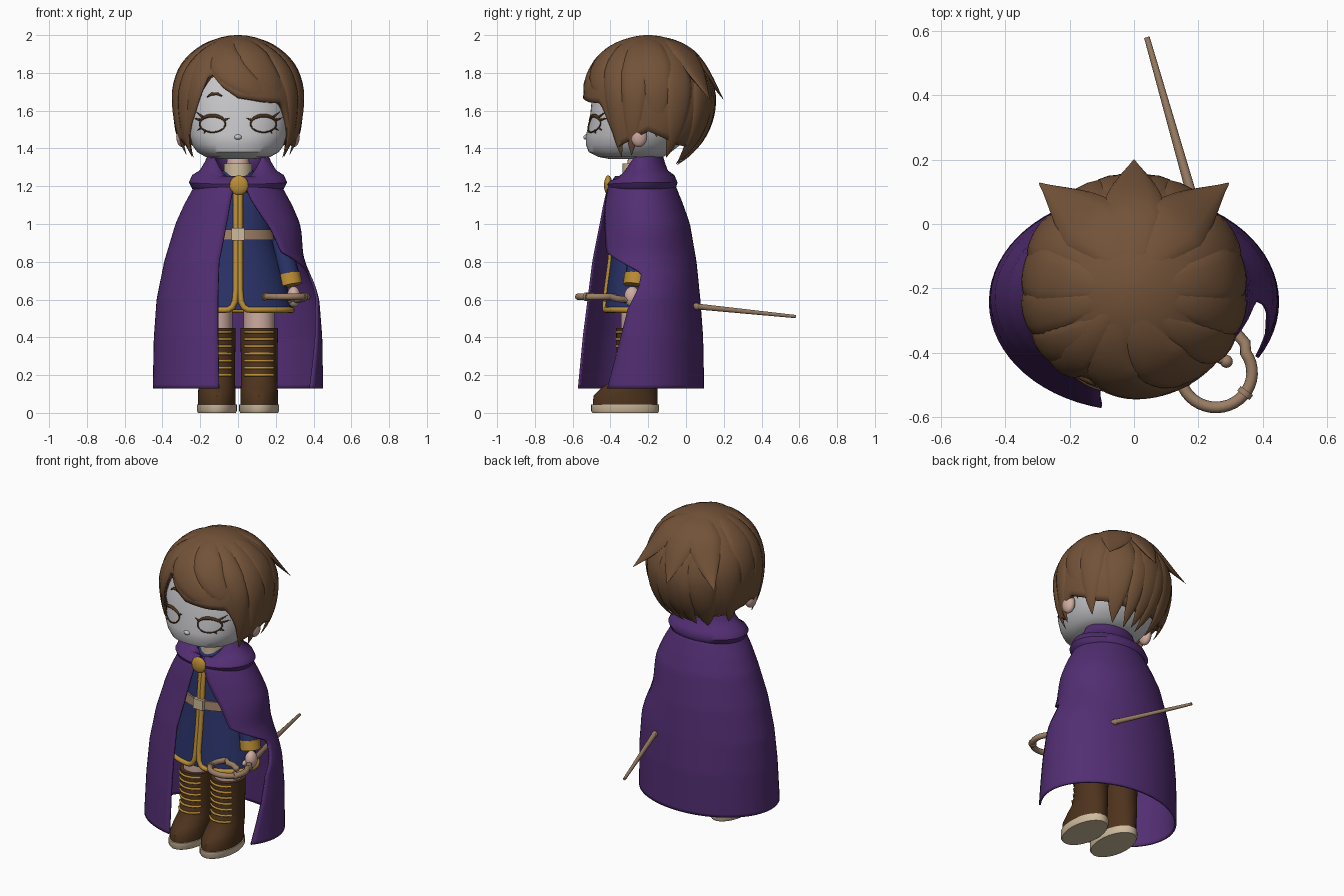
import bpy, bmesh
from math import sin, cos, pi, radians, exp
from mathutils import Vector

if "Cube" in bpy.data.objects:
    bpy.data.objects.remove(bpy.data.objects["Cube"], do_unlink=True)


def material(name, r, g, b):
    m = bpy.data.materials.new(name)
    m.use_nodes = True
    m.diffuse_color = (r, g, b, 1)
    m.node_tree.nodes["Principled BSDF"].inputs["Base Color"].default_value = (r, g, b, 1)
    return m


HAIR = material("hair brown", .17, .085, .04)
FACE = material("face grey", .56, .56, .58)
PURPLE = material("cape purple", .085, .027, .17)
NAVY = material("tunic navy", .023, .033, .14)
GOLD = material("trim gold", .5, .27, .035)
BOOT = material("boot brown", .075, .033, .012)
WOOD = material("wood tan", .33, .21, .13)
CREAM = material("cream", .62, .5, .34)
SKIN = material("skin", .62, .41, .35)


def lerp(table, k):
    """Interpolate rows of (key, values...) sorted by key."""
    for a, b in zip(table, table[1:]):
        if k <= b[0]:
            t = max(0, (k - a[0]) / (b[0] - a[0]))
            return [u + (v - u) * t for u, v in zip(a[1:], b[1:])]
    return list(table[-1][1:])


def sheet(name, rows, mat, closed=True, caps=(True, True), thick=0):
    """Skin rows of points, as a closed loft or an open cloth."""
    bm = bmesh.new()
    vs = [[bm.verts.new(p) for p in row] for row in rows]
    n = len(rows[0])
    for a, b in zip(vs, vs[1:]):
        for i in range(n if closed else n - 1):
            j = (i + 1) % n
            bm.faces.new((a[i], a[j], b[j], b[i]))
    if caps[0]:
        bm.faces.new(vs[0][::-1])
    if caps[1]:
        bm.faces.new(vs[-1])
    bmesh.ops.recalc_face_normals(bm, faces=bm.faces)
    me = bpy.data.meshes.new(name)
    bm.to_mesh(me)
    bm.free()
    ob = bpy.data.objects.new(name, me)
    bpy.context.collection.objects.link(ob)
    me.materials.append(mat)
    if thick:
        mod = ob.modifiers.new("thickness", "SOLIDIFY")
        mod.thickness, mod.offset = thick, 0
    return ob


def spow(v, e):
    return abs(v) ** e * (1 if v >= 0 else -1)


def ring_point(rx, yf, yb, t, z, p=2, cx=0):
    """Point on an oval section; t = 0 is the front, positive toward +x."""
    return (cx + rx * spow(sin(t), 2 / p),
            (yf + yb) / 2 + (yf - yb) / 2 * spow(cos(t), 2 / p), z)


def loft(name, rings, mat, p=2, cx=0, n=40):
    return sheet(name, [[ring_point(rx, yf, yb, 2 * pi * i / n, z, p, cx) for i in range(n)]
                        for z, rx, yf, yb in rings], mat)


def front(rings, x, z, p=2):
    rx, yf, yb = lerp(rings, z)
    return (yf + yb) / 2 + (yf - yb) / 2 * max(0, 1 - abs(x / rx) ** p) ** (1 / p)


def tube(name, pts, r, mat, radii=None, cyclic=False):
    cu = bpy.data.curves.new(name, "CURVE")
    cu.dimensions, cu.bevel_depth, cu.bevel_resolution, cu.use_fill_caps = "3D", r, 3, True
    sp = cu.splines.new("POLY")
    sp.points.add(len(pts) - 1)
    for i, p in enumerate(pts):
        sp.points[i].co = (*p, 1)
        sp.points[i].radius = radii[i] if radii else 1
    sp.use_cyclic_u = cyclic
    ob = bpy.data.objects.new(name, cu)
    bpy.context.collection.objects.link(ob)
    cu.materials.append(mat)
    bpy.ops.object.select_all(action="DESELECT")
    ob.select_set(True)
    bpy.context.view_layer.objects.active = ob
    bpy.ops.object.convert(target="MESH")


def ball(name, loc, scale, mat):
    bpy.ops.mesh.primitive_uv_sphere_add(segments=24, ring_count=14, radius=1, location=loc)
    ob = bpy.context.object
    ob.name, ob.scale = name, scale
    ob.data.materials.append(mat)


SIDES = ((1, "left"), (-1, "right"))

# Head and nose
head = [(1.345, .09, -.41, -.22), (1.355, .17, -.465, -.12), (1.38, .215, -.515, -.08),
        (1.42, .245, -.53, -.03), (1.47, .27, -.53, 0), (1.55, .285, -.51, .03),
        (1.65, .29, -.5, .05), (1.8, .25, -.44, .03), (1.9, .15, -.35, -.05)]
loft("head", head, FACE, p=2.3, n=56)
ball("nose", (0, -.527, 1.46), (.02, .016, .014), FACE)
ball("neck", (0, -.25, 1.3), (.062, .062, .12), SKIN)
loft("neck_collar", [(z, .075, -.335, -.17) for z in (1.2, 1.32)], CREAM)


def on_face(x, z):
    return (x, front(head, x, z, 2.3) - .003, z)


# Eyes, lashes, brows and ears
for s, side in SIDES:
    oval = [on_face(s * (.135 + .068 * cos(a)), 1.53 + .044 * sin(a))
            for a in (2 * pi * i / 32 for i in range(32))]
    tube(side + "_eye_outline", oval, .004, BOOT, cyclic=True)
    lash = oval[1:16]
    tube(side + "_upper_lash", lash, .01, BOOT, [.4 + .6 * sin(pi * i / 14) for i in range(15)])
    for i, (x, z, dx, dz) in enumerate([(.2, 1.55, .035, .012), (.185, 1.565, .04, .03),
                                        (.195, 1.51, .02, -.014), (.17, 1.495, .012, -.016),
                                        (.07, 1.55, -.025, .012)]):
        tube(f"{side}_lash_flick_{i}", [on_face(s * x, z), on_face(s * (x + dx), z + dz)],
             .007, BOOT, [1, .2])
    tube(side + "_brow", [on_face(s * x, z) for x, z in
                          ((.085, 1.677), (.11, 1.69), (.14, 1.688), (.165, 1.672))],
         .008, BOOT, [.4, 1, 1, .4])
    ball(side + "_ear", (s * .295, -.25, 1.465), (.032, .045, .058), SKIN)

# Hair cap with a swept fringe opening
CENTRE = Vector((0, -.2, 1.65))


def on_hair(az, el, r=1):
    a, e = radians(az), radians(el)
    k = .6 + .35 * max(0, -cos(a)) if el < 0 else 1
    return CENTRE + r * Vector((.34 * cos(e * k) * sin(a), -.34 * cos(e * k) * cos(a), .345 * sin(e)))


edge = [(-180, -50), (-120, -42), (-90, -28), (-72, -38), (-60, -45), (-52, -26), (-40, 6), (-28, 26),
        (-15, 13), (0, 3), (25, -1), (43, -2), (51, -18), (60, -45), (72, -38), (90, -28),
        (120, -42), (180, -50)]
rows = []
for j in range(19):
    row = []
    for i in range(96):
        az = -180 + 360 * i / 96
        low = lerp(edge, az)[0]
        row.append(on_hair(az, low + (88 - low) * j / 18, .965))
    rows.append(row)
sheet("hair_cap", rows, HAIR, caps=(False, True), thick=.035)


# Hair locks: flat tapered blades that follow the cap
def lock(name, a, b, c, width, flip=0, thick=.03):
    steps, path = 18, []
    for i in range(steps + 1):
        s = i / steps
        az, el = [(1 - s) ** 2 * p + 2 * s * (1 - s) * q + s * s * r for p, q, r in zip(a, b, c)]
        path.append(on_hair(az, el, .975 + flip * s ** 5))
    rows = []
    for i, p in enumerate(path):
        s = i / steps
        tan = (path[min(i + 1, steps)] - path[max(i - 1, 0)]).normalized()
        across = tan.cross(p - CENTRE).normalized()
        out = across.cross(tan)
        size = max(.02, (1 - s ** 3) * (.45 + .55 * min(1, 2.5 * s)))
        rows.append([p + across * width * size * cos(t) + out * thick * size * sin(t)
                     for t in (2 * pi * k / 12 for k in range(12))])
    sheet(name, rows, HAIR)


lock("fringe_sweep", (-25, 72), (-22, 20), (47, -1), .1)
lock("fringe_upper", (10, 75), (15, 35), (56, -6), .1)
lock("fringe_right", (-45, 72), (-32, 32), (-57, -32), .075)
for s, side in SIDES:
    lock(side + "_temple_lock", (s * 40, 70), (s * 62, 25), (s * 60, -58), .075, .03)
    lock(side + "_side_lock", (s * 70, 70), (s * 82, 20), (s * 72, -55), .085, .03)
    lock(side + "_over_ear_lock", (s * 95, 72), (s * 100, 25), (s * 98, -34), .1)
    lock(side + "_behind_ear_lock", (s * 120, 60), (s * 122, 10), (s * 112, -58), .09, .04)
    lock(side + "_nape_lock", (s * 150, 40), (s * 152, 0), (s * 140, -66), .1, .08)
    lock(side + "_inner_nape_lock", (s * 168, 30), (s * 168, -10), (s * 164, -68), .07, .08)
    lock(side + "_flipped_lock", (s * 150, 72), (s * 146, 40), (s * 138, 1), .11, .32)
lock("back_nape_lock", (180, 40), (180, 0), (183, -66), .09, .06)
lock("back_flipped_lock", (180, 75), (180, 40), (180, 1), .11, .2)

# Tunic, belt and gold trim
tunic = [(.545, .285, -.43, -.06), (.65, .265, -.42, -.07), (.8, .22, -.4, -.09), (.95, .175, -.385, -.11),
         (1.1, .17, -.375, -.1), (1.22, .14, -.35, -.13), (1.29, .07, -.31, -.18)]
loft("tunic", tunic, NAVY)
belt = []
for z in (.915, .97):
    rx, yf, yb = lerp(tunic, z)
    belt.append((z, rx + .012, yf - .012, yb + .012))
loft("belt", belt, WOOD)
bpy.ops.mesh.primitive_cube_add(size=1, location=(0, -.4, .945))
bpy.context.object.name = "belt_buckle"
bpy.context.object.scale = (.07, .03, .065)
bpy.context.object.data.materials.append(CREAM)
for s, side in SIDES:
    line = [(s * x, front(tunic, x, z), z) for x, z in
            ((.01, 1.17), (.01, 1.05), (.01, .95), (.01, .8), (.011, .65), (.016, .59), (.03, .56), (.05, .547))]
    rx, yf, yb = tunic[0][1:]
    line += [ring_point(rx, yf, yb, s * (.25 + (pi - .25) * i / 20), .545) for i in range(21)]
    tube(side + "_tunic_trim", line, .016, GOLD)

# Arms, cuffs and hands
for s, side in SIDES:
    tube(side + "_sleeve", [(s * .15, -.23, 1.13), (s * .21, -.24, .95), (s * .275, -.265, .7)],
         .06, NAVY, [.75, .9, 1])
    tube(side + "_cuff", [(s * .268, -.262, .735), (s * .28, -.27, .675)], .064, GOLD)
    ball(side + "_hand", (s * .295, -.285, .615), (.036, .042, .055), SKIN)
    ball(side + "_thumb", (s * .275, -.32, .6), (.014, .025, .018), SKIN)

# Legs and laced boots
shaft = [(.045, .1, -.493, -.15), (.09, .1, -.49, -.15), (.13, .098, -.45, -.15), (.17, .096, -.395, -.15),
         (.25, .096, -.367, -.155), (.45, .1, -.37, -.15)]
for s, side in SIDES:
    loft(side + "_leg", [(z, .082, -.345, -.18) for z in (.4, .62)], SKIN, cx=s * .112)
    loft(side + "_boot", shaft, BOOT, cx=s * .112)
    loft(side + "_sole", [(0, .1, -.495, -.148), (.01, .106, -.502, -.143), (.045, .106, -.502, -.143)],
         CREAM, cx=s * .112)
    for k in range(7):
        z = .2 + .038 * k
        lace = [(s * .112 + x, front(shaft, x, z) - .002, z) for x in (-.075, -.05, -.02, .02, .05, .075)]
        tube(f"{side}_lace_{k}", lace, .007, GOLD)

# Cape, open at the front and hitched over the left arm
cape = [(.13, .445, -.575, .09), (.4, .44, -.55, .085), (.6, .425, -.525, .07), (.8, .385, -.5, .05),
        (1.0, .325, -.455, .015), (1.1, .28, -.435, -.02), (1.2, .225, -.41, -.06), (1.25, .17, -.37, -.12)]
left_edge = [(.13, 121), (.36, 112), (.55, 105), (.66, 95), (.74, 92), (.77, 104), (.85, 137),
             (.97, 148), (1.13, 165), (1.25, 174)]
right_edge = [(.13, -167), (.8, -165), (1.13, -172), (1.25, -176)]
rows = []
for j in range(57):
    z = .13 + 1.12 * j / 56
    a, b = lerp(right_edge, z)[0], lerp(left_edge, z)[0]
    row = []
    for i in range(57):
        t = radians(180 - a - (b - a) * i / 56)
        x, y, h = ring_point(*lerp(cape, z), t, z)
        if x > 0:
            x *= 1 - .09 * exp(-((z - .82) / .12) ** 2)
        row.append((x, y, h))
    rows.append(row)
sheet("cape", rows, PURPLE, closed=False, caps=(False, False), thick=.012)

# Folded hood around the neck, lower at the front
hood = [(.2, -.39, -.08, 1.17, 0), (.24, -.408, -.058, 1.19, 0), (.255, -.415, -.05, 1.22, .01),
        (.24, -.4, -.065, 1.255, .03), (.2, -.38, -.1, 1.28, .05), (.175, -.36, -.115, 1.32, .08),
        (.15, -.345, -.13, 1.375, .15), (.13, -.335, -.15, 1.37, .15), (.1, -.31, -.18, 1.27, .08)]
rows = []
for rx, yf, yb, z, drop in hood:
    row = []
    for i in range(49):
        t = radians(5 + 350 * i / 48)
        row.append(ring_point(rx, yf, yb, t, z - drop * max(0, cos(t)) ** 1.5))
    rows.append(row)
sheet("hood", rows, PURPLE, closed=False, caps=(False, False), thick=.01)
ball("brooch", (.005, -.412, 1.205), (.05, .022, .052), GOLD)

# Crook staff held in the left hand
tube("staff_rod", [(.04, .58, .51), (.185, .07, .562), (.31, -.33, .6)], .016, WOOD, [.55, 1, 1])
ball("staff_knob", (.188, .055, .563), (.019, .019, .019), WOOD)
hook = [(.31, -.33, .6), (.345, -.37, .605)]
hook += [(.255 + .112 * cos(a), -.462 - .108 * sin(a), .615)
         for a in (radians(-35 + 265 * i / 28) for i in range(29))]
hook += [(.21, -.405, .615), (.25, -.405, .612), (.285, -.425, .61)]
tube("staff_hook", hook, .018, WOOD)
ball("staff_tip", (.287, -.427, .61), (.02, .02, .02), WOOD)
for i, k in enumerate((9, 22)):
    a, b = Vector(hook[k]), Vector(hook[k + 1])
    tube(f"staff_band_{i}", [a, b], .024, WOOD)

# Smooth shading with sharp edges kept
bpy.ops.object.select_all(action="DESELECT")
for ob in bpy.context.scene.objects:
    if ob.type == "MESH":
        ob.select_set(True)
        bpy.context.view_layer.objects.active = ob
bpy.ops.object.shade_smooth_by_angle(angle=radians(40))
